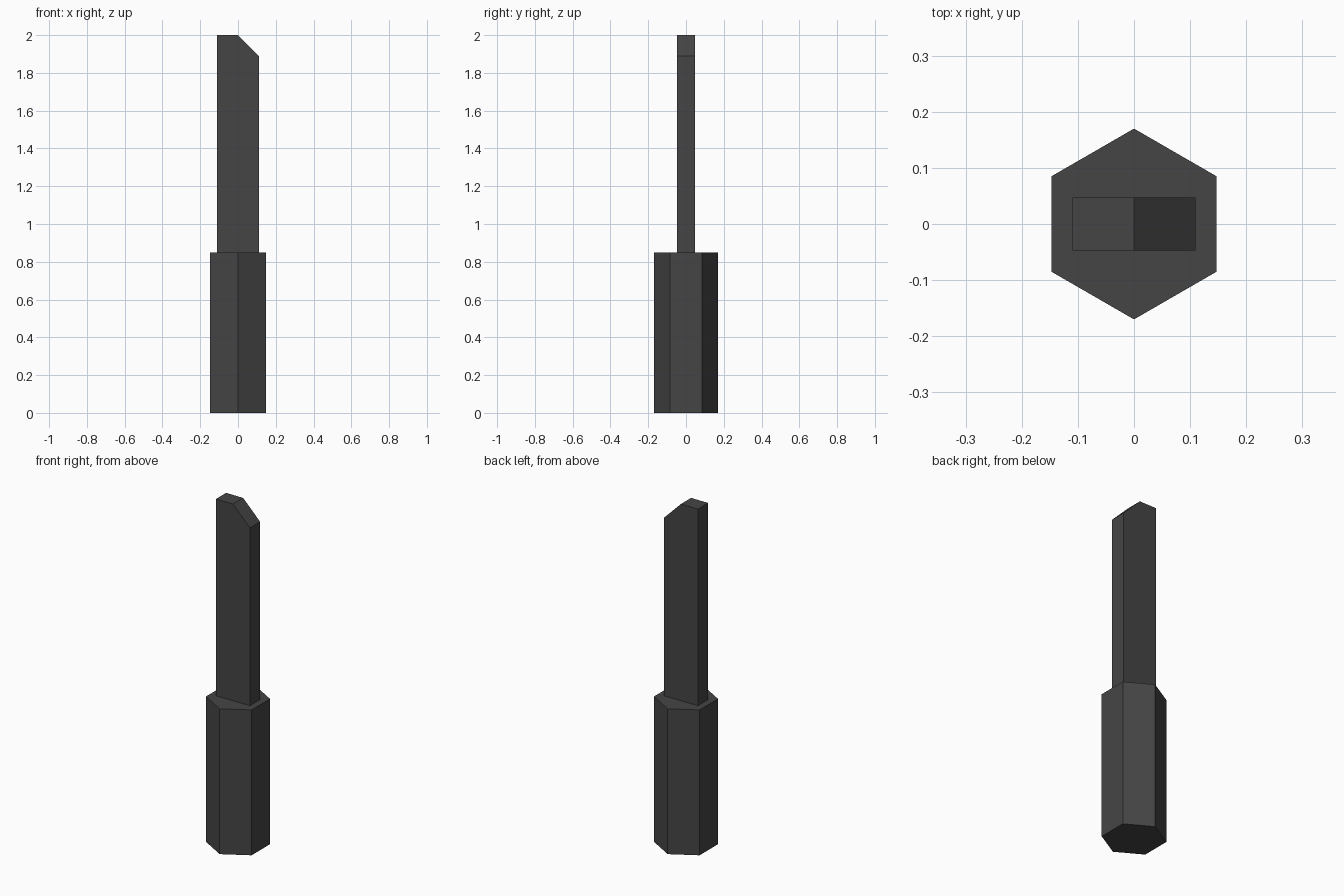
import bpy, bmesh
from math import sin, cos, pi

if "Cube" in bpy.data.objects:
    bpy.data.objects.remove(bpy.data.objects["Cube"])

dark = bpy.data.materials.new("dark_steel")
dark.diffuse_color = (0.06, 0.06, 0.06, 1)
dark.use_nodes = True
dark.node_tree.nodes["Principled BSDF"].inputs["Base Color"].default_value = dark.diffuse_color


def prism(name, base, offset):
    """Extrude a closed profile along an offset vector."""
    bm = bmesh.new()
    face = bm.faces.new([bm.verts.new(p) for p in base])
    ext = bmesh.ops.extrude_face_region(bm, geom=[face], use_keep_orig=True)
    verts = [g for g in ext["geom"] if isinstance(g, bmesh.types.BMVert)]
    bmesh.ops.translate(bm, verts=verts, vec=offset)
    bmesh.ops.recalc_face_normals(bm, faces=bm.faces)
    mesh = bpy.data.meshes.new(name)
    bm.to_mesh(mesh)
    bm.free()
    mesh.materials.append(dark)
    obj = bpy.data.objects.new(name, mesh)
    bpy.context.collection.objects.link(obj)
    return obj


# Hexagonal handle with corners on the y axis
R, H = 0.17, 0.85
hexagon = [(R * cos(pi / 2 + i * pi / 3), R * sin(pi / 2 + i * pi / 3), 0) for i in range(6)]
prism("handle", hexagon, (0, 0, H))

# Flat blade with one corner of the tip cut at an angle
W, T = 0.11, 0.047
outline = [(-W, H), (W, H), (W, 2 - W), (0, 2), (-W, 2)]
prism("blade", [(x, -T, z) for x, z in outline], (0, 2 * T, 0))
